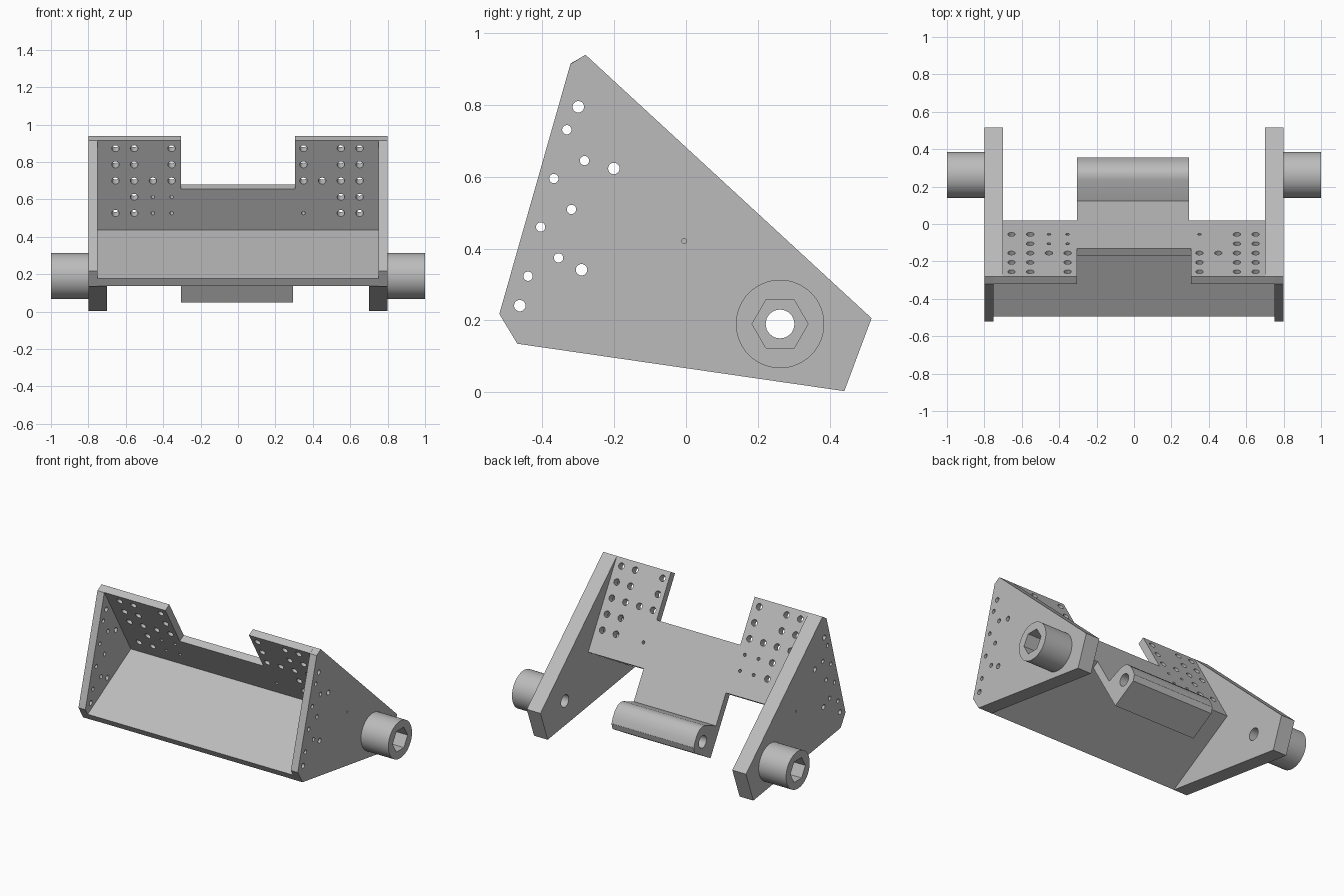
import bpy, bmesh
from math import sin, cos, radians, pi, sqrt
from mathutils import Vector, Matrix

if "Cube" in bpy.data.objects:
    bpy.data.objects.remove(bpy.data.objects["Cube"])

grey = bpy.data.materials.new("plain grey")
grey.use_nodes = True
GREY = (0.5, 0.5, 0.5, 1)
grey.diffuse_color = GREY
grey.node_tree.nodes["Principled BSDF"].inputs["Base Color"].default_value = GREY

AXIS = (0.262, 0.19)          # pivot axis in y, z
TILT = radians(30)            # floor slope, wall is square to it
ALONG = Vector((0, cos(TILT), sin(TILT)))
UP = Vector((0, -sin(TILT), cos(TILT)))


def add_prism(bm, profile, x0, x1):
    """Extrude a y-z outline between two x positions."""
    face = bm.faces.new([bm.verts.new((x0, y, z)) for y, z in profile])
    new = bmesh.ops.extrude_face_region(bm, geom=[face])["geom"]
    verts = [v for v in new if isinstance(v, bmesh.types.BMVert)]
    bmesh.ops.translate(bm, verts=verts, vec=(x1 - x0, 0, 0))


def add_pin(bm, centre, direction, radius, length, sides=32):
    """Closed cylinder centred on a point."""
    turn = Vector(direction).to_track_quat('Z', 'Y').to_matrix().to_4x4()
    bmesh.ops.create_cone(bm, cap_ends=True, segments=sides, radius1=radius,
                          radius2=radius, depth=length,
                          matrix=Matrix.Translation(centre) @ turn)


def finish(name, bm):
    bmesh.ops.recalc_face_normals(bm, faces=bm.faces)
    mesh = bpy.data.meshes.new(name)
    bm.to_mesh(mesh)
    bm.free()
    mesh.materials.append(grey)
    ob = bpy.data.objects.new(name, mesh)
    bpy.context.collection.objects.link(ob)
    return ob


def cut(ob, bm):
    """Subtract the cutter mesh and bake the result."""
    cutter = finish("cutter", bm)
    cutter.hide_render = True
    mod = ob.modifiers.new("cut", 'BOOLEAN')
    mod.operation, mod.solver, mod.object = 'DIFFERENCE', 'EXACT', cutter
    bpy.context.view_layer.objects.active = ob
    bpy.ops.object.modifier_apply(modifier=mod.name)
    bpy.data.objects.remove(cutter)


def polygon(radius, sides):
    return [(AXIS[0] + radius * cos(2 * pi * i / sides),
             AXIS[1] + radius * sin(2 * pi * i / sides)) for i in range(sides)]


parts = []

# Tray: sloping floor and leaning back wall
corner = Vector((0, 0.02, 0.42))
T = 0.048
floor_front = corner - ALONG * 0.567
wall_top = corner + UP * 0.6
section = [corner, wall_top, wall_top - ALONG * T, corner - ALONG * T + UP * T,
           floor_front + UP * T, floor_front]
bm = bmesh.new()
add_prism(bm, [(p.y, p.z) for p in section], -0.75, 0.75)
tray = finish("tray", bm)
parts.append(tray)

# Notch in the wall
bm = bmesh.new()
low, high = corner + UP * 0.3, corner + UP * 0.7
notch = [low + ALONG * 0.1, high + ALONG * 0.1, high - ALONG * 0.2, low - ALONG * 0.2]
add_prism(bm, [(p.y, p.z) for p in notch], -0.305, 0.305)
cut(tray, bm)

# Wall hole rows from the top: O large, o small, . none
rows = ["OO.O O.OO", "OO.O O.OO", "OOOO OOOO", ".Ooo ..OO", "OOoo o.OO"]
columns = [-0.655, -0.555, -0.455, -0.355, 0, 0.35, 0.45, 0.55, 0.65]
bm = bmesh.new()
for r, row in enumerate(rows):
    for mark, x in zip(row, columns):
        if mark in "Oo":
            centre = wall_top - UP * (0.05 + 0.1 * r) + Vector((x, 0, 0))
            add_pin(bm, centre, ALONG, 0.02 if mark == "O" else 0.01, 0.3, 20)
cut(tray, bm)

# Hinge tab with a bored barrel, hanging below the wall
bm = bmesh.new()
inner = corner - ALONG * T
add_prism(bm, [(corner.y, corner.z), (0.123, 0.242), (0.235, 0.287), (0.265, 0.29),
               (0.29, 0.283), (0.32, 0.257), (0.342, 0.22), (0.355, 0.185),
               (0.345, 0.146), (0.18, 0.05), (inner.y, inner.z)], -0.305, 0.295)
hinge = finish("hinge_tab", bm)
bm = bmesh.new()
add_pin(bm, (0, *AXIS), (1, 0, 0), 0.04, 1)
cut(hinge, bm)
parts.append(hinge)

# Side plates, gussets and pivot bosses
outline = [(-0.52, 0.218), (-0.47, 0.135), (0.441, 0.003), (0.517, 0.206),
           (-0.28, 0.94), (-0.322, 0.914)]
gusset_outline = outline[1:5] + [(corner.y, corner.z)]
side_holes = [(-0.463, 0.241, 0.016), (-0.44, 0.323, 0.013), (-0.405, 0.46, 0.013),
              (-0.368, 0.595, 0.013), (-0.332, 0.731, 0.013), (-0.3, 0.795, 0.016),
              (-0.319, 0.509, 0.013), (-0.283, 0.645, 0.013), (-0.201, 0.623, 0.016),
              (-0.355, 0.374, 0.013), (-0.291, 0.341, 0.016)]
for side, s in (("left", 1), ("right", -1)):
    bm = bmesh.new()
    add_prism(bm, outline, 0.75 * s, 0.8 * s)
    plate = finish(side + "_side_plate", bm)
    bm = bmesh.new()
    for y, z, radius in side_holes:
        add_pin(bm, (0.775 * s, y, z), (1, 0, 0), radius, 0.2, 20)
    add_pin(bm, (0.8 * s, -0.005, 0.421), (1, 0, 0), 0.007, 0.06, 12)
    add_pin(bm, (0.775 * s, *AXIS), (1, 0, 0), 0.04, 0.2)
    cut(plate, bm)

    bm = bmesh.new()
    add_prism(bm, gusset_outline, 0.7 * s, 0.75 * s)
    gusset = finish(side + "_gusset", bm)
    bm = bmesh.new()
    add_pin(bm, (0.725 * s, *AXIS), (1, 0, 0), 0.04, 0.2)
    cut(gusset, bm)

    bm = bmesh.new()
    add_prism(bm, polygon(0.123, 64), 0.8 * s, s)
    boss = finish(side + "_pivot_boss", bm)
    bm = bmesh.new()
    add_pin(bm, (0.9 * s, *AXIS), (1, 0, 0), 0.04, 0.4)
    cut(boss, bm)
    bm = bmesh.new()
    add_prism(bm, polygon(0.078, 6), 0.88 * s, 1.1 * s)
    cut(boss, bm)
    parts += [plate, gusset, boss]

# Smooth the round surfaces, keep machined edges sharp
bpy.ops.object.select_all(action='DESELECT')
for ob in parts:
    ob.select_set(True)
bpy.context.view_layer.objects.active = tray
bpy.ops.object.shade_smooth_by_angle(angle=radians(28))
